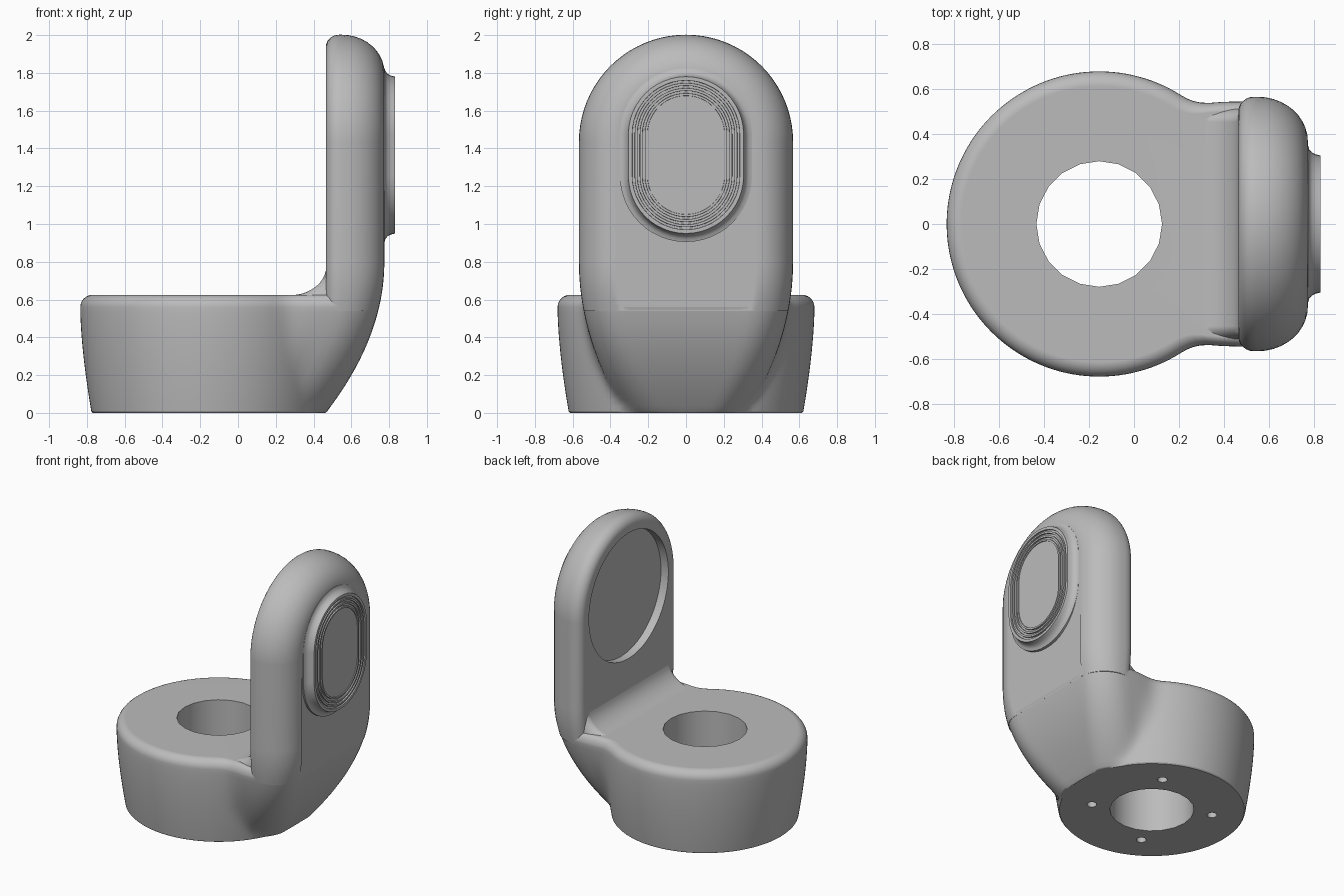
import bpy, bmesh, math
from math import sin, cos, pi, hypot
from mathutils import Matrix

old = bpy.data.objects.get("Cube")
if old:
    bpy.data.objects.remove(old)

AXIS = -0.155          # x of the round base's axis
TOP = 0.625            # height of the base
ARC_Z = 1.435          # centre height of the rounded arm top

grey = bpy.data.materials.new("plain_grey")
grey.use_nodes = True
tone = (0.5, 0.5, 0.5, 1)
grey.diffuse_color = tone
grey.node_tree.nodes["Principled BSDF"].inputs["Base Color"].default_value = tone


def finish(name, bm):
    bmesh.ops.recalc_face_normals(bm, faces=bm.faces)
    mesh = bpy.data.meshes.new(name)
    bm.to_mesh(mesh)
    bm.free()
    mesh.materials.append(grey)
    obj = bpy.data.objects.new(name, mesh)
    bpy.context.collection.objects.link(obj)
    return obj


def loft(name, rings):
    """Skin closed rings of equal length and cap both ends."""
    bm = bmesh.new()
    rows = [[bm.verts.new(p) for p in ring] for ring in rings]
    n = len(rows[0])
    for a, b in zip(rows, rows[1:]):
        for i in range(n):
            j = (i + 1) % n
            bm.faces.new((a[i], a[j], b[j], b[i]))
    bm.faces.new(rows[0])
    bm.faces.new(rows[-1])
    return finish(name, bm)


def cylinder(name, radius, depth, matrix, sides):
    bm = bmesh.new()
    bmesh.ops.create_cone(bm, cap_ends=True, segments=sides, radius1=radius,
                          radius2=radius, depth=depth, matrix=matrix)
    obj = finish(name, bm)
    obj.hide_render = True
    return obj


def combine(obj, other, operation):
    mod = obj.modifiers.new(operation.lower(), "BOOLEAN")
    mod.operation, mod.solver, mod.object = operation, "EXACT", other
    bpy.context.view_layer.objects.active = obj
    bpy.ops.object.modifier_apply(modifier=mod.name)
    bpy.data.objects.remove(other)


# Outer reach, half width and base radius at each height
def lower(z):
    return max(0, 1 - z / 0.8) ** 2


def reach(z):
    return 0.775 - 0.31 * lower(z)


def half_width(z):
    return 0.567 - 0.24 * lower(z)


def base_radius(z):
    return 0.62 + 0.06 * (1 - max(0, 1 - z / 0.55) ** 1.6)


def field(x, y, z):
    """Round base blended with the foot of the arm; negative inside."""
    disc = hypot(x - AXIS, y) - base_radius(z)
    mid = reach(z) - 0.225
    q = max(x - mid, mid - 0.1 - x, 0) / 0.225
    p = max(abs(y) - half_width(z) + 0.2, 0) / 0.2
    arm = (hypot(q, p) - 1) * 0.2
    k = 0.01 + 0.16 * z
    h = max(k - abs(disc - arm), 0) / k
    return min(disc, arm) - h * h * k / 4


def body_ring(z, level, inset, count=144):
    ring = []
    for i in range(count):
        c, s = cos(2 * pi * i / count), sin(2 * pi * i / count)
        lo, hi = 0.3, 1.3
        for _ in range(22):
            r = (lo + hi) / 2
            if field(AXIS + r * c, r * s, z) < 0:
                lo = r
            else:
                hi = r
        ring.append((AXIS + (lo - inset) * c, (lo - inset) * s, level))
    return ring


# Base with blended arm foot and a rounded top edge
rings = [body_ring(0, 0, 0.006)]
rings += [body_ring(0.008 + 0.552 * i / 18, 0.008 + 0.552 * i / 18, 0) for i in range(19)]
for i in range(1, 7):
    t = i * pi / 12
    rings.append(body_ring(0.56, 0.56 + 0.065 * sin(t), 0.065 * (1 - cos(t))))
bracket = loft("bracket", rings)

# Upright arm: arched outline, tight inner edge, broad outer edge
profile = [(0.465 + 0.07 * (1 - cos(t)), 0.065 * (1 - sin(t)))
           for t in [i * pi / 12 for i in range(7)]]
profile += [(0.55 + 0.225 * sin(t), 0.2 * (1 - cos(t)))
            for t in [i * pi / 20 for i in range(11)]]
side_z = [0.54, 0.58, 0.62, 0.66, 0.7, 0.75, 0.8, 1.1]


def arm_ring(x, inset):
    half = [(half_width(z) - inset, z) for z in side_z]
    r = 0.567 - inset
    arc = [(r * cos(pi * i / 40), ARC_Z + r * sin(pi * i / 40)) for i in range(41)]
    outline = half + arc + [(-y, z) for y, z in reversed(half)]
    return [(x - (0.775 - reach(z)) * (x - 0.465) / 0.31, y, z) for y, z in outline]


combine(bracket, loft("upright_arm", [arm_ring(x, d) for x, d in profile]), "UNION")

# Concave fillet between base top and arm, rounded off at both ends
def fillet_ring(y, drop):
    curve = [(0.275 + 0.192 * sin(t), 0.775 - 0.152 * cos(t))
             for t in [i * pi / 20 for i in range(11)]]
    ring = [(x + drop, y, z - drop) for x, z in curve]
    return ring + [(0.56, y, 0.775 - drop), (0.56, y, 0.52), (0.275 + drop, y, 0.52)]


ends = [(0.455 + 0.06 * sin(t), 0.06 * (1 - cos(t))) for t in [i * pi / 12 for i in range(7)]]
rows = [fillet_ring(-y, d) for y, d in reversed(ends)] + [fillet_ring(y, d) for y, d in ends]
combine(bracket, loft("corner_fillet", rows), "UNION")

# Centre bore, round recess on the arm, four screw holes underneath
bore = cylinder("bore_cutter", 0.28, 2, Matrix.Translation((AXIS, 0, 0)), 20)
combine(bracket, bore, "DIFFERENCE")
turn = Matrix.Translation((0.465, 0, ARC_Z)) @ Matrix.Rotation(pi / 2, 4, "Y")
combine(bracket, cylinder("recess_cutter", 0.46, 0.12, turn, 64), "DIFFERENCE")
for i in range(4):
    a = pi / 3 + i * pi / 2
    spot = Matrix.Translation((AXIS + 0.405 * cos(a), 0.405 * sin(a), 0))
    combine(bracket, cylinder("screw_cutter", 0.033, 0.3, spot, 16), "DIFFERENCE")


# Oval boss with a flared foot and concentric grooves
def oval_ring(r, x):
    ring = []
    for i in range(50):
        side = 1 if i < 25 else -1
        a = pi * (i if i < 25 else i - 1) / 24
        ring.append((x, r * cos(a), 1.365 + side * 0.11 + r * sin(a)))
    return ring


steps = [(0.35, 0.75), (0.35, 0.776), (0.333, 0.781), (0.32, 0.792), (0.311, 0.808),
         (0.305, 0.831)]
for i in range(3):
    r = 0.285 - i * 0.027
    steps += [(r, 0.831), (r - 0.001, 0.821), (r - 0.013, 0.821), (r - 0.014, 0.831)]
steps += [(0.205, 0.831), (0.204, 0.825)]
boss = loft("oval_boss", [oval_ring(r, x) for r, x in steps])

# Smooth shading with crisp edges
for obj in (bracket, boss):
    bpy.ops.object.select_all(action="DESELECT")
    obj.select_set(True)
    bpy.context.view_layer.objects.active = obj
    bpy.ops.object.shade_smooth_by_angle(angle=math.radians(32))
    weighted = obj.modifiers.new("weighted_normals", "WEIGHTED_NORMAL")
    weighted.keep_sharp = True
